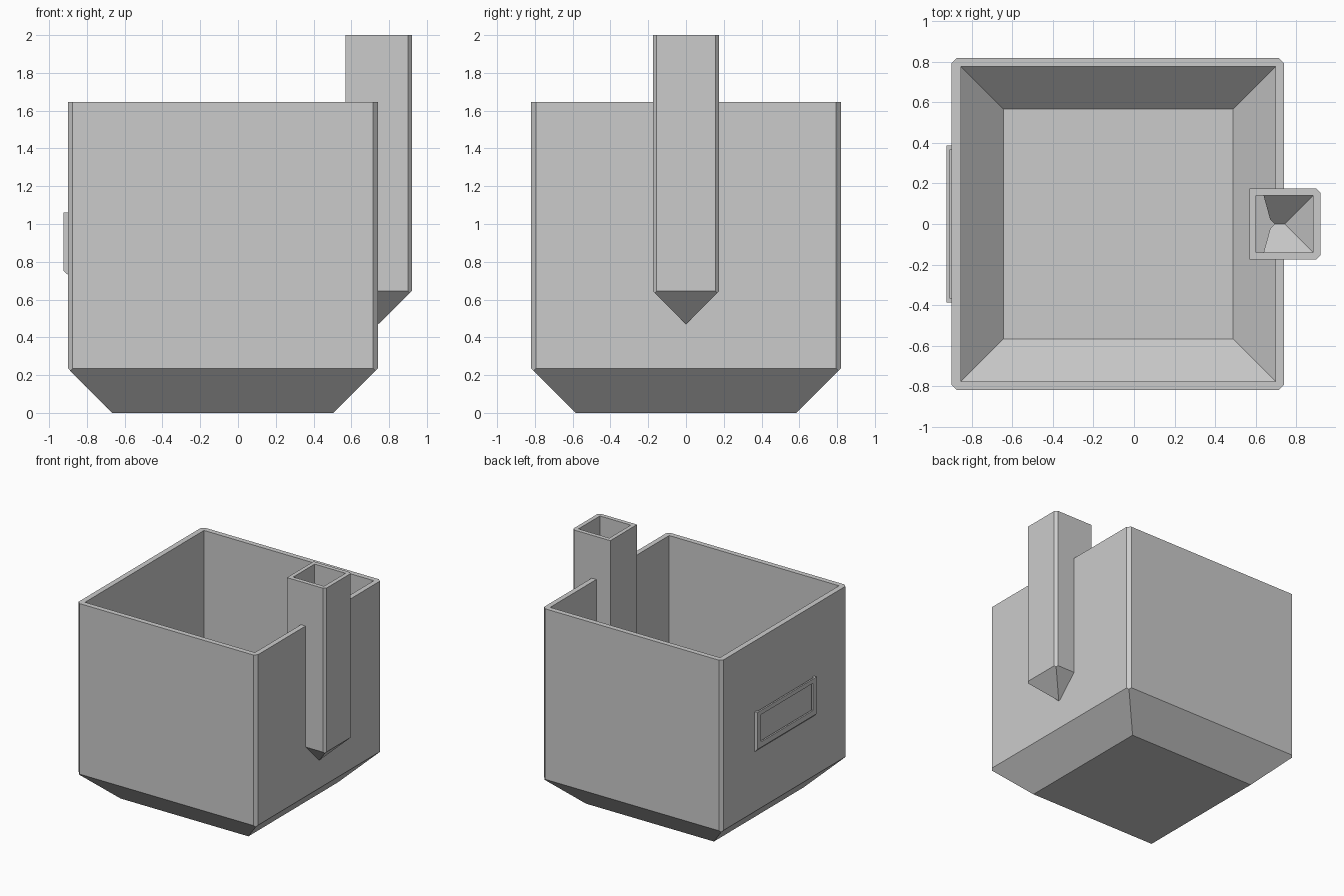
import bpy
import bmesh

cube = bpy.data.objects.get("Cube")
if cube:
    bpy.data.objects.remove(cube, do_unlink=True)

grey = bpy.data.materials.new("plain_grey")
grey.use_nodes = True
COLOUR = (0.6, 0.6, 0.6, 1)
grey.diffuse_color = COLOUR
grey.node_tree.nodes["Principled BSDF"].inputs["Base Color"].default_value = COLOUR


def hull(name, points):
    """Flat-faced convex solid around the points."""
    bm = bmesh.new()
    verts = [bm.verts.new(p) for p in points]
    bmesh.ops.convex_hull(bm, input=verts)
    loose = [v for v in bm.verts if not v.link_faces]
    bmesh.ops.delete(bm, geom=loose, context="VERTS")
    bmesh.ops.dissolve_limit(bm, angle_limit=0.002, verts=bm.verts[:], edges=bm.edges[:])
    bmesh.ops.recalc_face_normals(bm, faces=bm.faces[:])
    mesh = bpy.data.meshes.new(name)
    bm.to_mesh(mesh)
    bm.free()
    mesh.materials.append(grey)
    obj = bpy.data.objects.new(name, mesh)
    bpy.context.collection.objects.link(obj)
    return obj


def rect(x0, x1, y, z):
    return [(x, s * y, z) for x in (x0, x1) for s in (-1, 1)]


def block(x0, x1, y, z0, z1):
    return rect(x0, x1, y, z0) + rect(x0, x1, y, z1)


def chamfered(x0, x1, y, z0, z1, c, left=True):
    """Upright block with cut corner edges, ending in a point above a 45 degree base."""
    pts = []
    for x, d in ((x0, c if left else 0), (x1, -c)):
        for s in (-1, 1):
            for z in (z0, z1):
                pts += [(x + d, s * y, z), (x, s * (y - abs(d)), z)]
            pts.append((x + d / 2, s * (y - abs(d) / 2), z0 - abs(d) / 2))
    return pts


def boolean(obj, other, operation="DIFFERENCE"):
    mod = obj.modifiers.new("cut", "BOOLEAN")
    mod.operation = operation
    mod.solver = "EXACT"
    mod.object = other
    bpy.context.view_layer.objects.active = obj
    bpy.ops.object.modifier_apply(modifier=mod.name)
    bpy.data.objects.remove(other, do_unlink=True)


# Open bin with a sloped base
bin_body = hull("bin_with_chute", chamfered(-0.9, 0.74, 0.82, 0.235, 1.645, 0.025)
                + rect(-0.665, 0.505, 0.585, 0))
boolean(bin_body, hull("bin_cavity", block(-0.855, 0.698, 0.777, 0.255, 1.8)
                       + rect(-0.645, 0.488, 0.567, 0.045)))

# Chute through the side wall, with a pointed base
chute = hull("chute", chamfered(0.57, 0.92, 0.175, 0.645, 2, 0.02, left=False)
             + [(0.745, 0, 0.47)])
boolean(bin_body, chute, "UNION")
boolean(bin_body, hull("chute_cavity", block(0.603, 0.885, 0.14, 0.66, 2.1)
                       + [(0.603, 0, 0.52), (0.745, 0, 0.52)]))

# Opening from the foot of the chute into the bin
boolean(bin_body, hull("chute_opening", rect(0.5, 0.64, 0.14, 0.66) + rect(0.5, 0.695, 0.14, 0.46)))

# Label holder: slot open at the top behind a window frame
holder = hull("label_holder", block(-0.925, -0.895, 0.388, 0.755, 1.06)
              + rect(-0.9, -0.895, 0.388, 0.73))
boolean(holder, hull("label_slot", block(-0.912, -0.88, 0.366, 0.77, 1.2)))
boolean(holder, hull("label_window", block(-0.95, -0.905, 0.34, 0.8, 1.025)))
